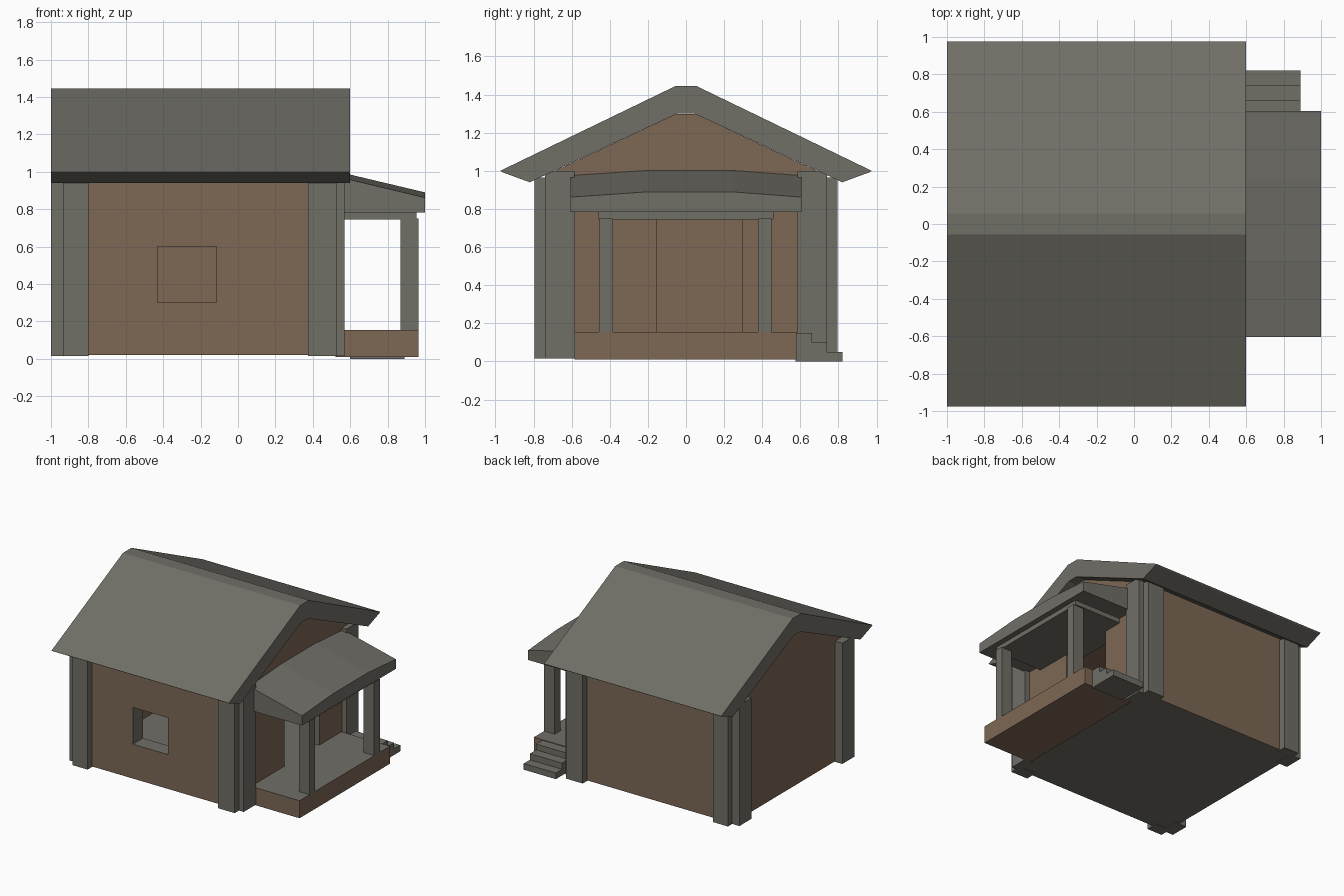
import bpy, bmesh
from mathutils import Vector

if "Cube" in bpy.data.objects:
    bpy.data.objects.remove(bpy.data.objects["Cube"])


def material(name, rgb):
    m = bpy.data.materials.new(name)
    m.diffuse_color = (*rgb, 1)
    m.use_nodes = True
    m.node_tree.nodes["Principled BSDF"].inputs["Base Color"].default_value = m.diffuse_color
    return m


GREY = material("warm grey", (0.162, 0.156, 0.134))
BROWN = material("wall brown", (0.205, 0.136, 0.090))


def finish(name, bm, mats, rule=None):
    bmesh.ops.recalc_face_normals(bm, faces=bm.faces[:])
    bm.normal_update()
    if rule:
        for f in bm.faces:
            f.material_index = rule(f)
    me = bpy.data.meshes.new(name)
    bm.to_mesh(me)
    bm.free()
    for m in mats:
        me.materials.append(m)
    ob = bpy.data.objects.new(name, me)
    bpy.context.collection.objects.link(ob)
    return ob


def loft(name, a, b, mats, rule=None):
    """Solid between two matching rings of 3D points."""
    bm = bmesh.new()
    ra, rb = [[bm.verts.new(p) for p in r] for r in (a, b)]
    n = len(ra)
    bm.faces.new(ra)
    bm.faces.new(rb)
    for i in range(n):
        j = (i + 1) % n
        bm.faces.new((ra[i], ra[j], rb[j], rb[i]))
    return finish(name, bm, mats, rule)


def prism(name, prof, x0, x1, mats, rule=None):
    return loft(name, [(x0, y, z) for y, z in prof],
                [(x1, y, z) for y, z in prof], mats, rule)


def box(name, x0, x1, y0, y1, z0, z1, mats, rule=None):
    return prism(name, [(y0, z0), (y1, z0), (y1, z1), (y0, z1)], x0, x1, mats, rule)


def mirrored(half):
    return half + [(-y, z) for y, z in reversed(half)]


# house walls with gables, hollow inside, one window and one doorway
walls = prism("house_walls", mirrored([(0.74, 0.02), (0.74, 0.975), (0.05, 1.298)]),
              -0.935, 0.527, [BROWN, GREY], lambda f: int(f.normal.z < -0.5))
T = 0.13
cutters = [
    box("room_cutter", -0.935 + T, 0.527 - T, -0.74 + T, 0.74 - T, 0.15, 0.96,
        [BROWN, GREY], lambda f: int(f.normal.z < -0.5)),
    box("window_cutter", -0.43, -0.115, -0.9, -0.5, 0.30, 0.60,
        [BROWN, GREY], lambda f: 1),
    box("door_cutter", 0.3, 0.7, -0.155, 0.295, 0.15, 0.75,
        [BROWN, GREY], lambda f: 1),
]
for c in cutters:
    c.hide_render = True
    c.hide_viewport = True
    c.display_type = 'WIRE'
    mod = walls.modifiers.new(c.name, 'BOOLEAN')
    mod.operation = 'DIFFERENCE'
    mod.solver = 'EXACT'
    mod.object = c

# corner boards, two at each corner
for s, side in ((-1, "front"), (1, "back")):
    y0, y1 = sorted((s * 0.70, s * 0.795))
    box(side + "_left_board", -0.935, -0.80, y0, y1, 0.015, 0.965, [GREY])
    box(side + "_right_board", 0.375, 0.527, y0, y1, 0.015, 0.965, [GREY])
    y0, y1 = sorted((s * 0.585, s * 0.74))
    box(side + "_left_end_board", -1.0, -0.90, y0, y1, 0.015, 1.0, [GREY])
    box(side + "_right_end_board", 0.49, 0.57, y0, y1, 0.015, 1.0, [GREY])

# main roof
prism("main_roof", mirrored([(0.045, 1.30), (0.82, 0.94), (0.965, 0.993),
                             (0.975, 1.0), (0.055, 1.445)]), -1.0, 0.6, [GREY])

# porch floor with grey top
box("porch_floor", 0.52, 0.965, -0.585, 0.58, 0.01, 0.153, [BROWN, GREY],
    lambda f: int(f.normal.z > 0.5))

# porch posts and the beam they carry
for y in (-0.42, 0.413):
    box("porch_post", 0.87, 0.965, y - 0.036, y + 0.036, 0.15, 0.75, [GREY])
box("porch_beam", 0.52, 0.955, -0.46, 0.46, 0.745, 0.79, [GREY])


# porch roof, slightly arched and sloping down outward
def roof_ring(x, low, high):
    return [(x, -0.605, 0.783), (x, 0.605, 0.783), (x, 0.605, low),
            (x, 0.24, high), (x, -0.2, high), (x, -0.605, low)]


loft("porch_roof", roof_ring(0.52, 0.977, 1.004), roof_ring(1.0, 0.862, 0.89), [GREY])

# steps at the side of the porch
prism("porch_steps", [(0.575, 0.0), (0.82, 0.0), (0.82, 0.05), (0.74, 0.05),
                      (0.74, 0.10), (0.66, 0.10), (0.66, 0.148), (0.575, 0.148)],
      0.60, 0.89, [GREY])
